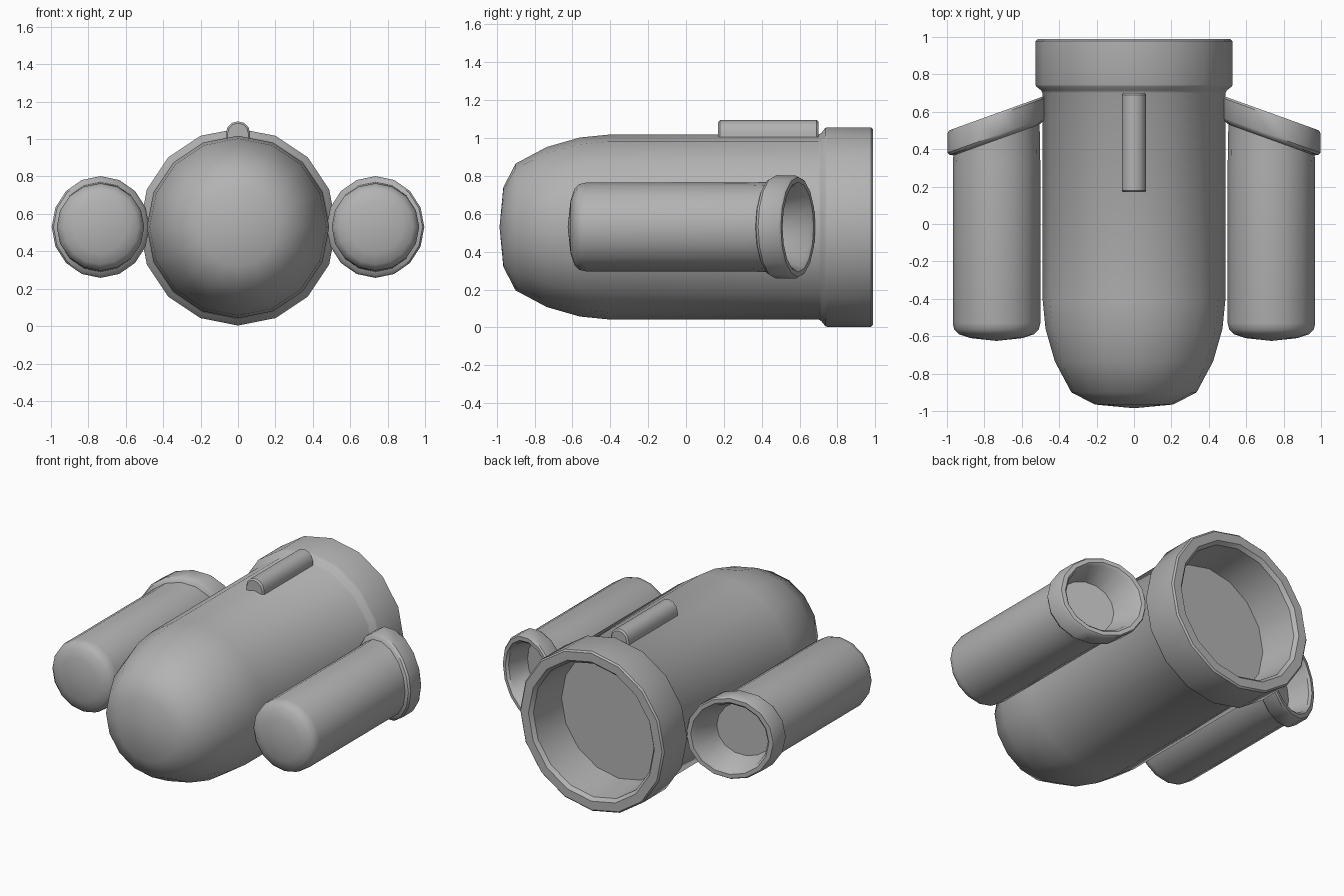
import bpy
import bmesh
import math

cube = bpy.data.objects.get("Cube")
if cube:
    bpy.data.objects.remove(cube, do_unlink=True)

grey = bpy.data.materials.new("plain_grey")
grey.use_nodes = True
colour = (0.45, 0.45, 0.45, 1.0)
grey.diffuse_color = colour
grey.node_tree.nodes["Principled BSDF"].inputs["Base Color"].default_value = colour

AXIS_Z = 0.53
SIDES = 16


def finish(name, bm, angle=35):
    bmesh.ops.recalc_face_normals(bm, faces=bm.faces[:])
    mesh = bpy.data.meshes.new(name)
    bm.to_mesh(mesh)
    bm.free()
    mesh.materials.append(grey)
    obj = bpy.data.objects.new(name, mesh)
    bpy.context.collection.objects.link(obj)
    bpy.ops.object.select_all(action='DESELECT')
    obj.select_set(True)
    bpy.context.view_layer.objects.active = obj
    bpy.ops.object.shade_smooth_by_angle(angle=math.radians(angle))
    return obj


def lathe(name, tip_y, body, collar, cx=0.0, slant=0.0, squash=1.0):
    """Turn (y, radius) rings about the y axis; collar rings may slant in y."""
    bm = bmesh.new()
    tip = bm.verts.new((cx, tip_y, AXIS_Z))
    rings = []
    for points, slope, sx in ((body, 0.0, 1.0), (collar, slant, squash)):
        for y, r in points:
            ring = []
            for i in range(SIDES):
                a = math.tau * i / SIDES
                dx = r * sx * math.cos(a)
                ring.append(bm.verts.new((cx + dx, y + slope * dx,
                                          AXIS_Z + r * math.sin(a))))
            rings.append(ring)
    for i in range(SIDES):
        j = (i + 1) % SIDES
        bm.faces.new((tip, rings[0][i], rings[0][j]))
        for a, b in zip(rings, rings[1:]):
            bm.faces.new((a[i], b[i], b[j], a[j]))
    bm.faces.new(rings[-1])
    return finish(name, bm)


# Main hull: rounded nose, straight barrel, hollow rear collar
lathe("main_hull", -0.985,
      [(-0.965, 0.21), (-0.9, 0.335), (-0.735, 0.423), (-0.56, 0.473),
       (-0.41, 0.488), (0.7, 0.488)],
      [(0.715, 0.497), (0.735, 0.523), (0.745, 0.527), (0.978, 0.527),
       (0.988, 0.517), (0.988, 0.46), (0.965, 0.44), (0.7, 0.42)])

# Side pods: blunt nose, barrel, slanted hollow collar
for name, side in (("left_pod", 1), ("right_pod", -1)):
    lathe(name, -0.625,
          [(-0.61, 0.14), (-0.59, 0.2), (-0.565, 0.226), (-0.53, 0.234),
           (0.33, 0.234)],
          [(0.45, 0.24), (0.46, 0.262), (0.475, 0.272), (0.58, 0.272),
           (0.592, 0.264), (0.592, 0.238), (0.575, 0.222), (0.42, 0.18)],
          cx=side * 0.735, slant=-0.36 * side, squash=0.96)

# Rounded rail along the top of the hull
bm = bmesh.new()
outline = [(-0.065, 0.97)]
for i in range(7):
    a = math.pi * (1 - i / 6)
    outline.append((0.065 * math.cos(a), 1.03 + 0.065 * math.sin(a)))
outline.append((0.065, 0.97))
rings = []
for y, s in ((0.17, 0.85), (0.18, 1.0), (0.69, 1.0), (0.7, 0.85)):
    rings.append([bm.verts.new((x * s, y, 1.03 + (z - 1.03) * s)) for x, z in outline])
for a, b in zip(rings, rings[1:]):
    for i in range(len(outline)):
        j = (i + 1) % len(outline)
        bm.faces.new((a[i], b[i], b[j], a[j]))
bm.faces.new(rings[0])
bm.faces.new(rings[-1])
finish("top_rail", bm)
